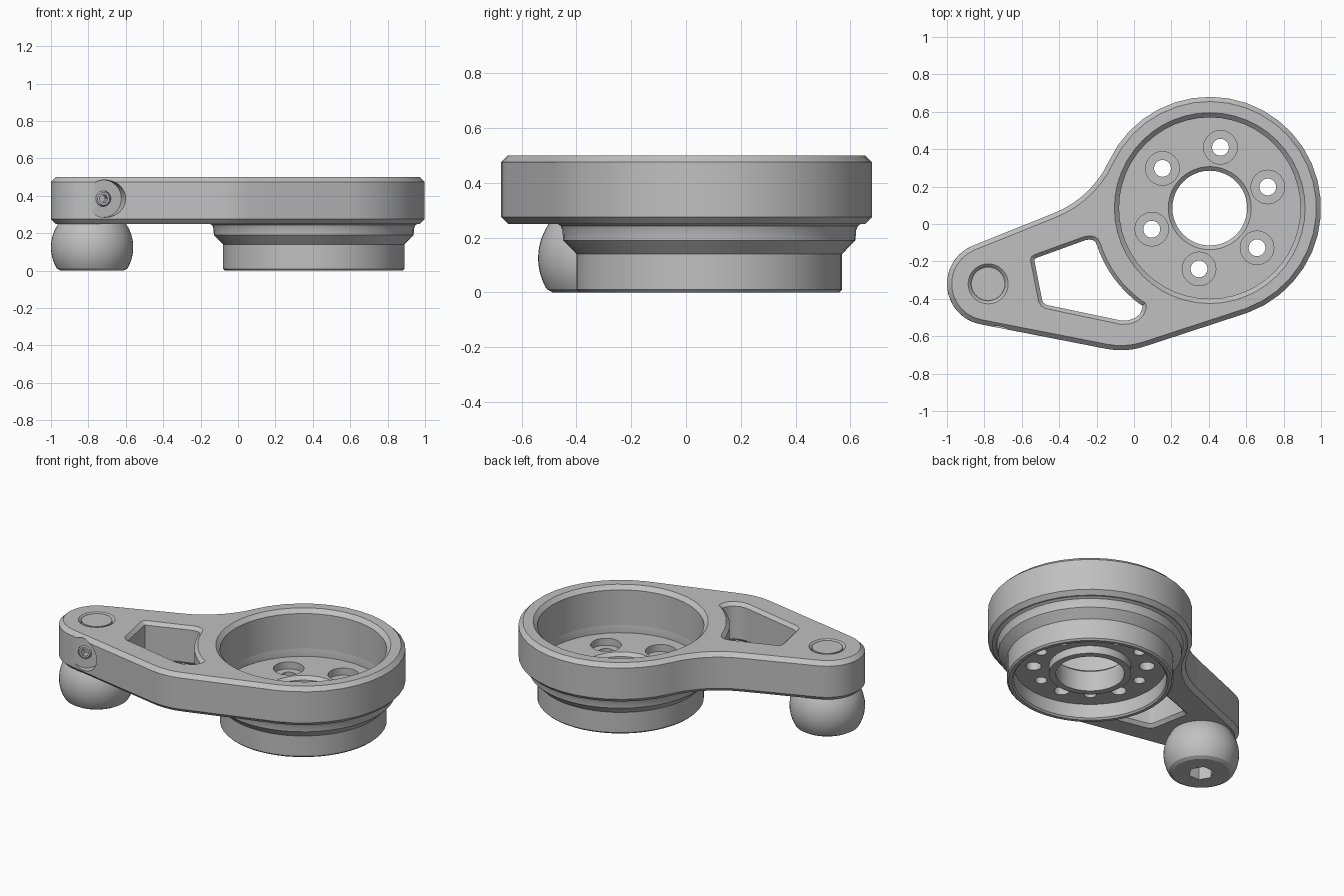
import bpy, bmesh, math
from mathutils import Vector, Matrix

cube = bpy.data.objects.get("Cube")
if cube:
    bpy.data.objects.remove(cube, do_unlink=True)

metal = bpy.data.materials.new("grey metal")
metal.use_nodes = True
GREY = (0.53, 0.53, 0.53, 1)
metal.diffuse_color = GREY
metal.node_tree.nodes["Principled BSDF"].inputs["Base Color"].default_value = GREY

HUB = Vector((0.405, 0.085))
END = Vector((-0.78, -0.32))


def loft(name, rings, closed=False):
    """Skin a stack of equal rings; cap the ends, or join last to first."""
    bm = bmesh.new()
    vs = [[bm.verts.new(p) for p in ring] for ring in rings]
    n = len(vs[0])
    pairs = list(zip(vs, vs[1:])) + ([(vs[-1], vs[0])] if closed else [])
    for a, b in pairs:
        for i in range(n):
            j = (i + 1) % n
            bm.faces.new((a[i], a[j], b[j], b[i]))
    if not closed:
        bm.faces.new(vs[0])
        bm.faces.new(vs[-1])
    bmesh.ops.recalc_face_normals(bm, faces=bm.faces)
    mesh = bpy.data.meshes.new(name)
    bm.to_mesh(mesh)
    bm.free()
    ob = bpy.data.objects.new(name, mesh)
    mesh.materials.append(metal)
    bpy.context.collection.objects.link(ob)
    return ob


def lathe(name, profile, centre=(0, 0), sides=48, closed=False, matrix=None):
    """Turn (radius, height) points about a vertical axis, or about matrix z."""
    m = matrix or Matrix.Translation((centre[0], centre[1], 0))
    rings = [[m @ Vector((r * math.cos(2 * math.pi * i / sides),
                          r * math.sin(2 * math.pi * i / sides), z))
              for i in range(sides)] for r, z in profile]
    return loft(name, rings, closed)


def inset(points, d):
    """Move a counter-clockwise outline inward by d."""
    out = []
    for i, p in enumerate(points):
        a = (p - points[i - 1]).normalized()
        b = (points[(i + 1) % len(points)] - p).normalized()
        na, nb = Vector((-a.y, a.x)), Vector((-b.y, b.x))
        out.append(p + (na + nb) * (d / (1 + na.dot(nb))))
    return out


def prism(name, outline, levels):
    """Stack an outline at (height, inset) levels."""
    return loft(name, [[(p.x, p.y, z) for p in inset(outline, d)] for z, d in levels])


def arc(c, r, a0, a1, n):
    angles = [math.radians(a0 + (a1 - a0) * i / n) for i in range(n + 1)]
    return [Vector((c[0] + r * math.cos(a), c[1] + r * math.sin(a))) for a in angles]


def cut(target, *cutters):
    """Subtract each cutter, then discard it."""
    for c in cutters:
        mod = target.modifiers.new("cut", 'BOOLEAN')
        mod.operation = 'DIFFERENCE'
        mod.solver = 'EXACT'
        mod.object = c
        bpy.context.view_layer.objects.active = target
        bpy.ops.object.modifier_apply(modifier=mod.name)
        bpy.data.objects.remove(c, do_unlink=True)


# Arm plate with the cup ring at one end, chamfered on both faces
outline = (arc(END, 0.22, 112, 259.5, 12)
           + arc((-0.07, -0.265), 0.41, 259.5, 290, 5)
           + arc(HUB, 0.595, -70, 155, 24)
           + arc((-0.632, 0.569), 0.55, 335, 291, 7)[1:])
arm = prism("arm_plate", outline,
            [(0.25, 0.025), (0.275, 0), (0.475, 0), (0.5, 0.025)])

# Bore of the cup
bore = lathe("bore_cutter", [(0.485, 0.2), (0.485, 0.475), (0.52, 0.51)], HUB)

# Lightening window, following the ring on one side
window = [Vector(p) for p in [
    (-0.51, -0.415), (-0.498, -0.437), (-0.473, -0.452), (-0.067, -0.537),
    (-0.024, -0.534), (0.02, -0.518), (0.05, -0.49), (0.067, -0.446), (0.062, -0.422)]]
window += arc(HUB, 0.615, 234, 198, 8)
window += [Vector(p) for p in [
    (-0.192, -0.08), (-0.212, -0.067), (-0.238, -0.063), (-0.265, -0.067),
    (-0.53, -0.163), (-0.548, -0.175), (-0.553, -0.195)]]
window_cutter = prism("window_cutter", window,
                      [(0.24, -0.01), (0.27, 0.02), (0.48, 0.02), (0.51, -0.01)])

# Pin hole in the arm tip
pin_hole = lathe("pin_hole_cutter", [(0.091, 0.45), (0.091, 0.484), (0.117, 0.51)], END, 32)

# Slanted spot face and hole for the locking screw, aimed at the pin
aim = Vector((0.28, -0.96, 0)).normalized()
screw_axis = (Matrix.Translation((END.x, END.y, 0.385))
              @ aim.to_track_quat('Z', 'Y').to_matrix().to_4x4())
spot = lathe("spot_face_cutter",
             [(0.042, 0.16), (0.042, 0.215), (0.1, 0.215), (0.1, 0.4)],
             sides=32, matrix=screw_axis)
cut(arm, bore, window_cutter, pin_hole, spot)

# Stepped hub under the ring: floor, hollow underside and centre sleeve
hub = lathe("hub", [
    (0.2, 0.05), (0.2, 0.18), (0.222, 0.2), (0.485, 0.2), (0.485, 0.25), (0.49, 0.27),
    (0.555, 0.27), (0.555, 0.25), (0.543, 0.243), (0.536, 0.225), (0.534, 0.19),
    (0.485, 0.14), (0.485, 0.01), (0.475, 0), (0.455, 0), (0.445, 0.01),
    (0.445, 0.1), (0.24, 0.1), (0.24, 0.05)], HUB, closed=True)
for k in range(6):
    a = math.radians(20 + 60 * k)
    b = a + math.radians(30)
    through = HUB + 0.33 * Vector((math.cos(a), math.sin(a)))
    blind = HUB + 0.33 * Vector((math.cos(b), math.sin(b)))
    cut(hub,
        lathe("bolt_hole_cutter", [(0.045, 0.05), (0.045, 0.155), (0.09, 0.155), (0.09, 0.23)],
              through, 24),
        lathe("tapped_hole_cutter", [(0.035, 0.07), (0.035, 0.17)], blind, 20))

# Pin through the arm tip
pin = lathe("pin", [(0.09, 0.24), (0.09, 0.497)], END, 32)

# Ball knob, flat above and below, with a hex socket underneath
ball = [(0.168, 0), (0.178, 0.006)]
for i in range(13):
    z = 0.012 + (0.25 - 0.012) * i / 12
    ball.append((math.sqrt(0.22 ** 2 - (z - 0.125) ** 2), z))
knob = lathe("ball_knob", ball, END)
cut(knob, lathe("knob_socket_cutter", [(0.075, -0.05), (0.075, 0.1)], END, 6))

# Locking screw with a hex socket
screw = lathe("locking_screw", [(0.041, 0.13), (0.041, 0.212), (0.034, 0.219)],
              sides=24, matrix=screw_axis)
cut(screw, lathe("screw_socket_cutter", [(0.024, 0.17), (0.024, 0.25)],
                 sides=6, matrix=screw_axis))

# Smooth curved walls, keep machined edges crisp
bpy.ops.object.select_all(action='DESELECT')
for ob in (arm, hub, pin, knob, screw):
    ob.select_set(True)
bpy.context.view_layer.objects.active = arm
bpy.ops.object.shade_smooth_by_angle(angle=math.radians(30))
